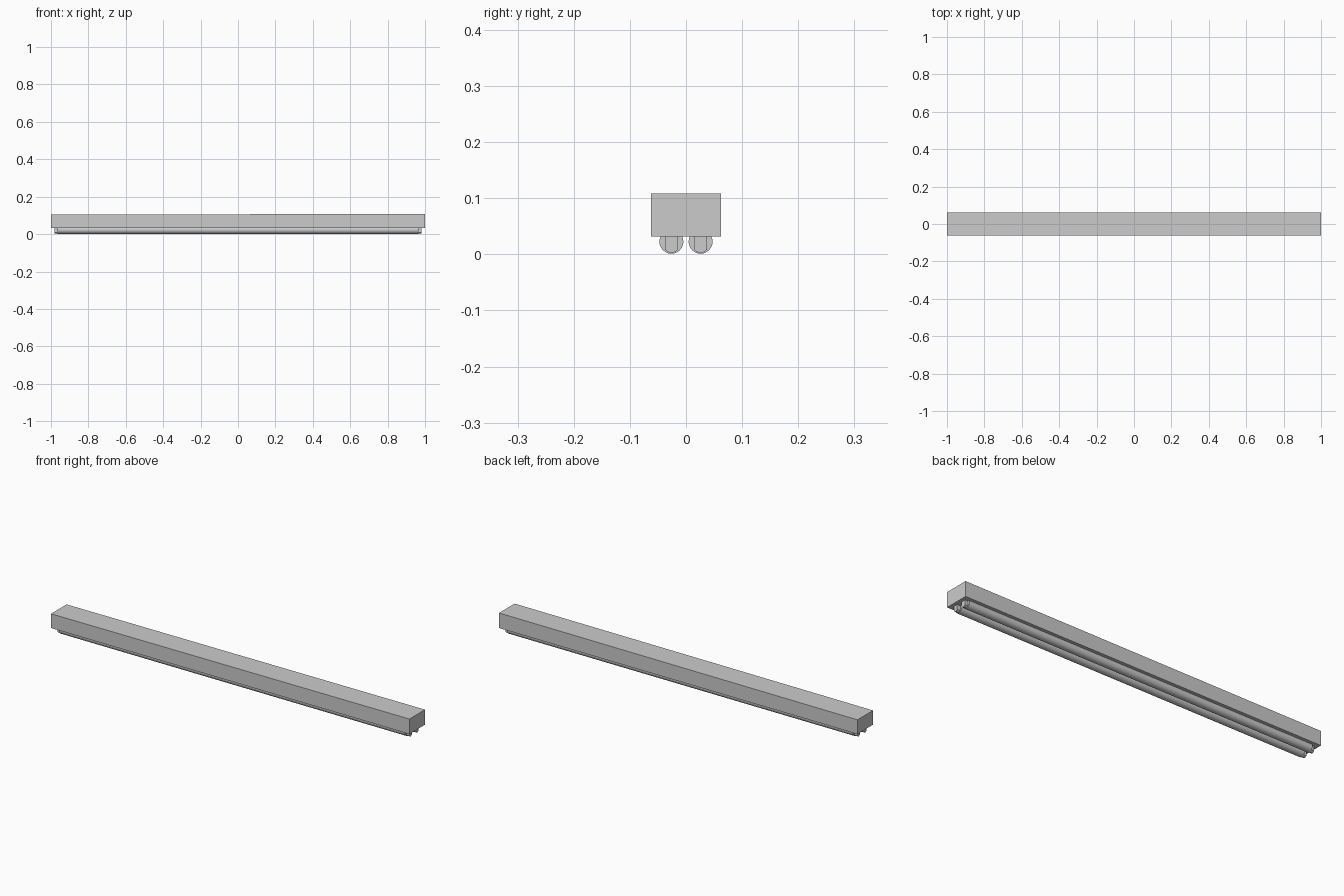
import bpy, bmesh, math

if "Cube" in bpy.data.objects:
    bpy.data.objects.remove(bpy.data.objects["Cube"])


def finish(name, bm, angle=35):
    bmesh.ops.recalc_face_normals(bm, faces=bm.faces)
    me = bpy.data.meshes.new(name)
    bm.to_mesh(me)
    bm.free()
    ob = bpy.data.objects.new(name, me)
    bpy.context.collection.objects.link(ob)
    bpy.ops.object.select_all(action='DESELECT')
    ob.select_set(True)
    bpy.context.view_layer.objects.active = ob
    bpy.ops.object.shade_smooth_by_angle(angle=math.radians(angle))
    return ob


def extrude_x(name, profile, x0, x1):
    """Extrude a closed (y, z) profile along x."""
    bm = bmesh.new()
    face = bm.faces.new([bm.verts.new((x0, y, z)) for y, z in profile])
    new = bmesh.ops.extrude_face_region(bm, geom=[face])['geom']
    bmesh.ops.translate(bm, vec=(x1 - x0, 0, 0),
                        verts=[v for v in new if isinstance(v, bmesh.types.BMVert)])
    return finish(name, bm)


def circle(cy, cz, r, n):
    return [(cy + r * math.cos(2 * math.pi * i / n),
             cz + r * math.sin(2 * math.pi * i / n)) for i in range(n)]


# Housing: long box whose top rises very slightly to the right
W, BOTTOM = 0.062, 0.032
housing = extrude_x("housing", [(-W, BOTTOM), (W, BOTTOM), (W, 0.106), (-W, 0.106)], -1, 1)
for v in housing.data.vertices:
    if v.co.z > 0.1:
        v.co.z = 0.108 if v.co.x > 0 else 0.104

CZ = 0.0225
for side, cy in (("front", -0.026), ("back", 0.026)):
    # Fluorescent tube
    extrude_x(side + "_tube", circle(cy, CZ, 0.0214, 24), -0.965, 0.965)
    # Lamp holders at both ends, with a pointed lower edge
    hw = 0.011
    holder = [(cy - hw, 0.036), (cy - hw, 0.008), (cy - 0.006, 0.004), (cy, 0.002),
              (cy + 0.006, 0.004), (cy + hw, 0.008), (cy + hw, 0.036)]
    for end, s in (("left", -1), ("right", 1)):
        extrude_x(f"{side}_{end}_holder", holder, s * 0.963, s * 0.982)
